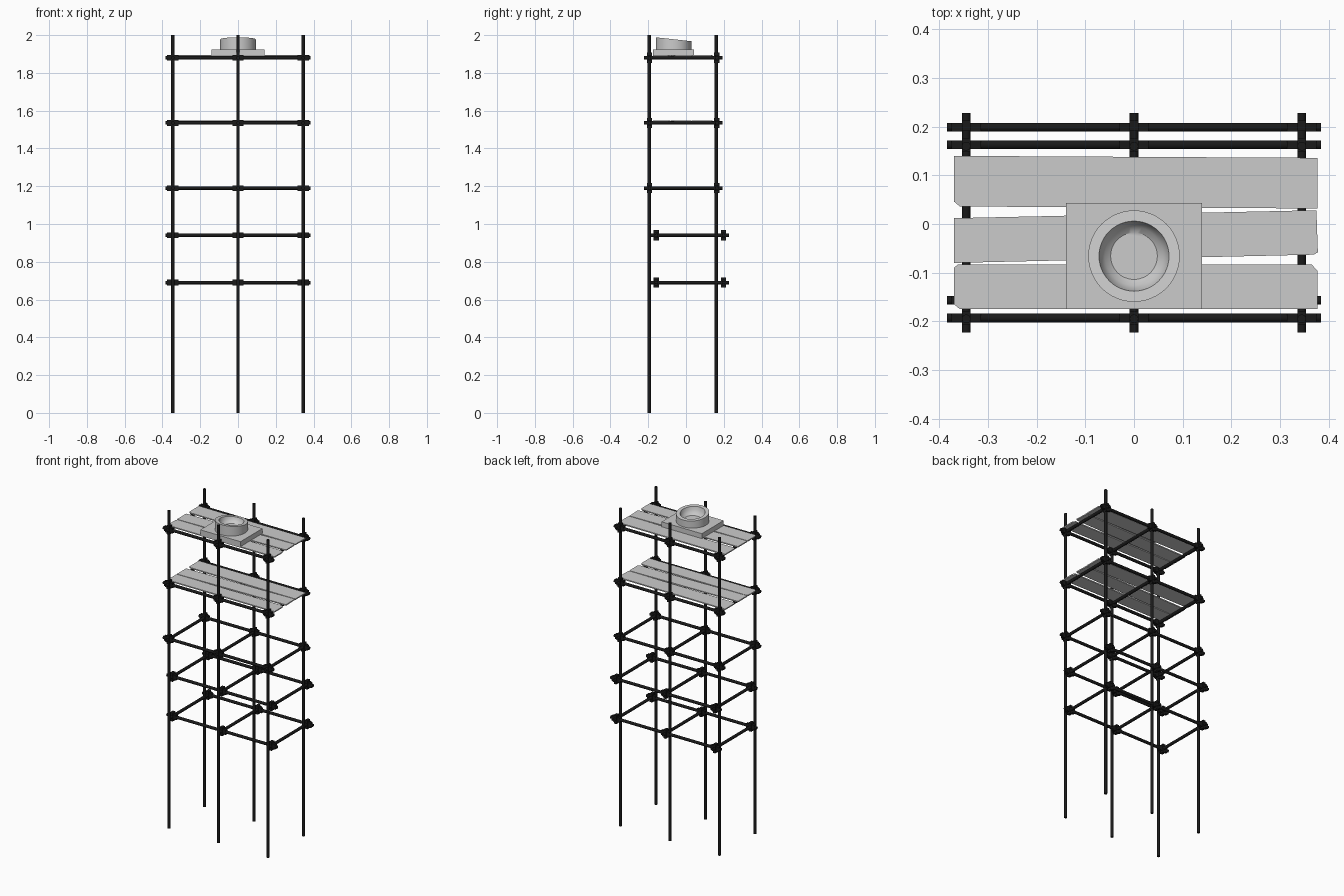
import bpy, bmesh, math
from mathutils import Vector

if "Cube" in bpy.data.objects:
    bpy.data.objects.remove(bpy.data.objects["Cube"])

R = 0.009
POST_X = (-0.345, 0.0, 0.345)
black = bpy.data.materials.new("black_metal")
black.diffuse_color = (0.01, 0.01, 0.01, 1)
black.use_nodes = True
black.node_tree.nodes["Principled BSDF"].inputs["Base Color"].default_value = black.diffuse_color


def tube(name, a, b):
    a, b = Vector(a), Vector(b)
    d = b - a
    bpy.ops.mesh.primitive_cylinder_add(vertices=16, radius=R, depth=d.length, location=(a + b) / 2)
    ob = bpy.context.object
    ob.name = name
    ob.rotation_euler = d.to_track_quat('Z', 'Y').to_euler()
    bpy.ops.object.shade_smooth_by_angle()
    ob.data.materials.append(black)
    return ob


def box(name, loc, size, mat=None):
    bpy.ops.mesh.primitive_cube_add(size=1, location=loc)
    ob = bpy.context.object
    ob.name = name
    ob.scale = size
    if mat:
        ob.data.materials.append(mat)
    return ob


def slab(name, outline, z0, z1):
    bm = bmesh.new()
    face = bm.faces.new([bm.verts.new((x, y, z0)) for x, y in outline])
    ext = bmesh.ops.extrude_face_region(bm, geom=[face])
    top = [v for v in ext['geom'] if isinstance(v, bmesh.types.BMVert)]
    bmesh.ops.translate(bm, vec=(0, 0, z1 - z0), verts=top)
    bmesh.ops.recalc_face_normals(bm, faces=bm.faces)
    me = bpy.data.meshes.new(name)
    bm.to_mesh(me)
    bm.free()
    ob = bpy.data.objects.new(name, me)
    bpy.context.collection.objects.link(ob)


# Upright posts
for x in POST_X:
    for y in (-0.195, 0.16):
        tube("post", (x, y, 0), (x, y, 2))

# Horizontal frames: the two lower ones sit shifted towards the back
for z, y0, y1 in ((1.88, -0.193, 0.163), (1.535, -0.193, 0.163), (1.19, -0.193, 0.163),
                  (0.94, -0.157, 0.199), (0.69, -0.157, 0.199)):
    for y in (y0, y1):
        tube("long_rail", (-0.384, y, z), (0.384, y, z))
        for x in POST_X:
            # Joint clamps
            box("clamp_along", (x, y, z), (0.06, 0.017, 0.03), black)
            box("clamp_upright", (x, y, z), (0.018, 0.028, 0.054), black)
    for x in POST_X:
        tube("cross_rail", (x, y0 - 0.03, z), (x, y1 + 0.029, z))

# Worn planks on the two top levels
planks = {
    "back_plank": [(-0.37, 0.14), (-0.37, 0.046), (-0.358, 0.036), (0.36, 0.032), (0.377, 0.032),
                   (0.377, 0.136)],
    "middle_plank": [(-0.37, 0.012), (-0.37, -0.08), (0.37, -0.063), (0.378, -0.058), (0.375, 0.028),
                     (0.36, 0.028)],
    "front_plank": [(-0.37, -0.09), (-0.37, -0.165), (-0.358, -0.175), (0.377, -0.175),
                    (0.377, -0.096), (0.365, -0.083), (-0.362, -0.083)],
}
for z in (1.88, 1.535):
    for name, outline in planks.items():
        slab(name, outline, z + 0.007, z + 0.014)

# Square base of the bowl
box("bowl_base", (0, -0.066, 1.909), (0.28, 0.218, 0.032))

# Bowl with a sloping rim, lathed from (radius, height, slope weight)
profile = [(0.094, 1.924, 0), (0.094, 1.978, 1), (0.072, 1.978, 1), (0.068, 1.962, 0.6),
           (0.060, 1.948, 0.25), (0.048, 1.938, 0)]
N = 48
bm = bmesh.new()
rings = []
for r, h, w in profile:
    ring = []
    for i in range(N):
        t = 2 * math.pi * i / N
        y = r * math.sin(t)
        ring.append(bm.verts.new((r * math.cos(t), y, h - 0.11 * w * y)))
    rings.append(ring)
for a, b in zip(rings, rings[1:]):
    for i in range(N):
        j = (i + 1) % N
        bm.faces.new((a[i], a[j], b[j], b[i]))
bm.faces.new(rings[-1])
bm.faces.new(rings[0][::-1])
bmesh.ops.recalc_face_normals(bm, faces=bm.faces)
me = bpy.data.meshes.new("bowl")
bm.to_mesh(me)
bm.free()
bowl = bpy.data.objects.new("bowl", me)
bowl.location = (0, -0.066, 0)
bpy.context.collection.objects.link(bowl)
bpy.ops.object.select_all(action='DESELECT')
bowl.select_set(True)
bpy.context.view_layer.objects.active = bowl
bpy.ops.object.shade_smooth_by_angle(angle=math.radians(35))
